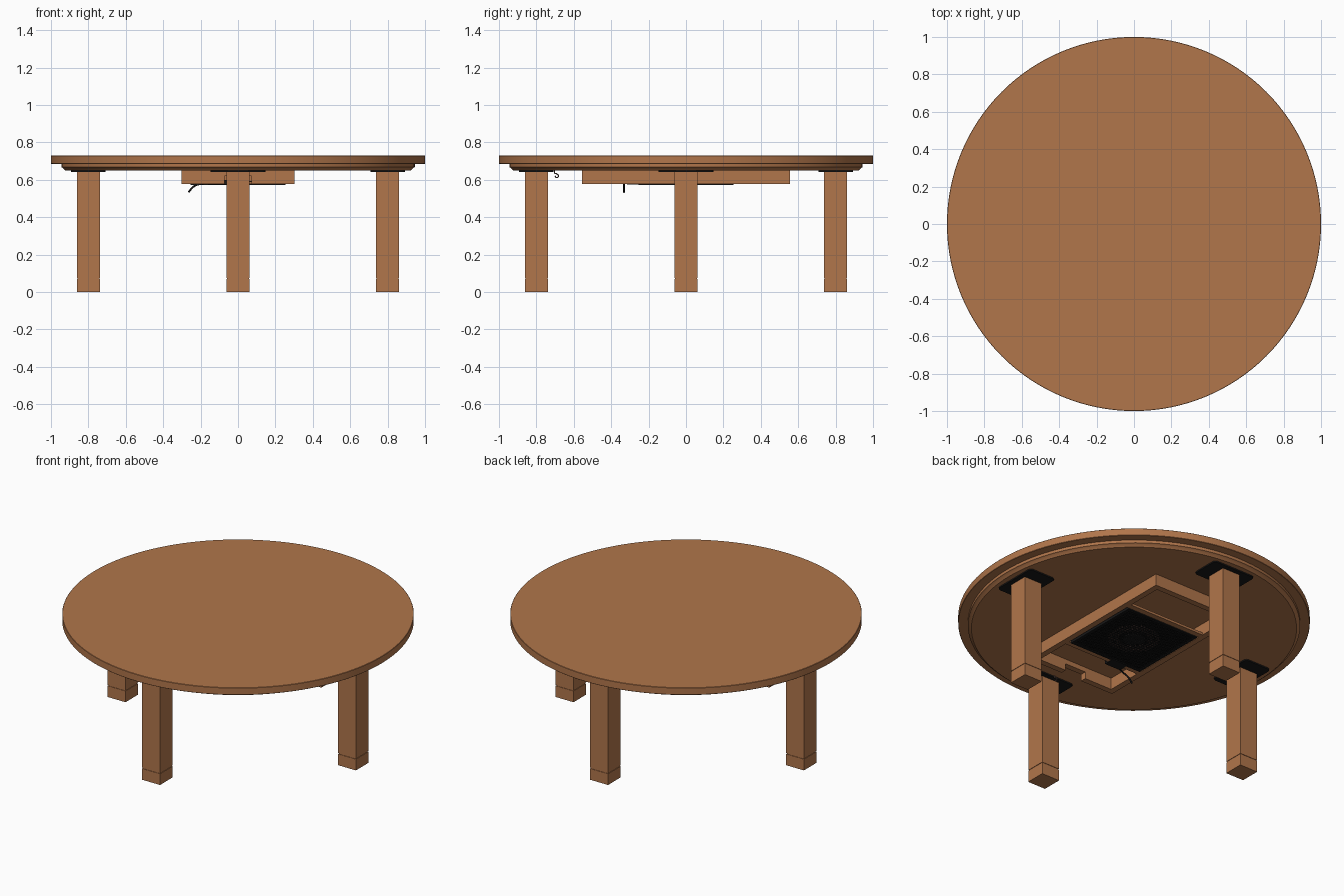
import bpy, bmesh, math
from mathutils import Vector, Matrix

if "Cube" in bpy.data.objects:
    bpy.data.objects.remove(bpy.data.objects["Cube"])


def material(name, rgb):
    m = bpy.data.materials.new(name)
    m.diffuse_color = (*rgb, 1)
    m.use_nodes = True
    m.node_tree.nodes["Principled BSDF"].inputs["Base Color"].default_value = m.diffuse_color
    return m


WOOD = material("warm wood", (0.44, 0.18, 0.07))
BLACK = material("black metal", (0.009, 0.009, 0.009))
ELEMENT = material("heater brown", (0.07, 0.035, 0.028))
STEEL = material("dull hook metal", (0.12, 0.07, 0.06))


def finish(name, bm, mat, smooth=False):
    bmesh.ops.recalc_face_normals(bm, faces=bm.faces[:])
    me = bpy.data.meshes.new(name)
    bm.to_mesh(me)
    bm.free()
    me.materials.append(mat)
    ob = bpy.data.objects.new(name, me)
    bpy.context.collection.objects.link(ob)
    if smooth:
        bpy.context.view_layer.objects.active = ob
        ob.select_set(True)
        bpy.ops.object.shade_smooth_by_angle(angle=math.radians(30))
        ob.select_set(False)
    return ob


def add_box(bm, lo, hi):
    lo, hi = Vector(lo), Vector(hi)
    mid, size = (lo + hi) / 2, hi - lo
    bmesh.ops.create_cube(bm, size=1, matrix=Matrix.Translation(mid) @ Matrix.Diagonal((*size, 1)))


def boxes(name, mat, *pairs):
    bm = bmesh.new()
    for lo, hi in pairs:
        add_box(bm, lo, hi)
    return finish(name, bm, mat)


def lathe(name, profile, mat, steps=128):
    bm = bmesh.new()
    vs = [bm.verts.new((r, 0, z)) for r, z in profile]
    es = [bm.edges.new(p) for p in zip(vs, vs[1:])]
    bmesh.ops.spin(bm, geom=vs + es, cent=(0, 0, 0), axis=(0, 0, 1), angle=math.tau, steps=steps)
    bmesh.ops.remove_doubles(bm, verts=bm.verts[:], dist=1e-5)
    return finish(name, bm, mat, True)


def tube(name, pts, radius, mat):
    cu = bpy.data.curves.new(name, 'CURVE')
    cu.dimensions = '3D'
    cu.bevel_depth = radius
    cu.bevel_resolution = 2
    cu.use_fill_caps = True
    sp = cu.splines.new('BEZIER')
    sp.bezier_points.add(len(pts) - 1)
    for bp, p in zip(sp.bezier_points, pts):
        bp.co = p
        bp.handle_left_type = bp.handle_right_type = 'AUTO'
    cu.materials.append(mat)
    ob = bpy.data.objects.new(name, cu)
    bpy.context.collection.objects.link(ob)


# Round top board and the stepped board under it
lathe("table_top", [(0, .73), (.998, .73), (1, .728), (1, .687), (.998, .685), (0, .685)], WOOD)
lathe("under_board", [(0, .686), (.945, .686), (.945, .667), (.938, .664), (.925, .65), (0, .65)], WOOD)

# Four legs with feet and mounting plates
for i, side in enumerate(("right", "back", "left", "front")):
    turn = Matrix.Rotation(i * math.pi / 2, 4, 'Z')
    leg = boxes(side + "_leg", WOOD, ((.738, -.062, .076), (.862, .062, .645)),
                ((.741, -.059, .068), (.859, .059, .077)))
    foot = boxes(side + "_foot", WOOD, ((.738, -.062, 0), (.862, .062, .07)))
    bm = bmesh.new()
    add_box(bm, (.708, -.147, .642), (.892, .147, .651))
    corners = [e for e in bm.edges if abs(e.verts[0].co.z - e.verts[1].co.z) > .005]
    bmesh.ops.bevel(bm, geom=corners, offset=.02, segments=3, affect='EDGES', profile=.5)
    plate = finish(side + "_plate", bm, BLACK)
    for ob in (leg, foot, plate):
        ob.data.transform(turn)

# Heater frame: side rails, end rails (front one notched), cross strips
Z0, Z1 = .577, .652
boxes("side_rails", WOOD, *[((min(s * .265, s * .302), -.555, Z0), (max(s * .265, s * .302), .555, Z1))
                            for s in (-1, 1)])
boxes("back_rail", WOOD, ((-.265, .518, Z0), (.265, .555, Z1)))
boxes("front_rail", WOOD, ((-.265, -.555, Z0), (-.073, -.518, Z1)),
      ((.073, -.555, Z0), (.265, -.518, Z1)), ((-.073, -.555, .62), (.073, -.518, Z1)))
boxes("cross_strips", WOOD, ((-.265, .255, Z0), (.265, .29, .592)),
      ((-.265, -.29, Z0), (.265, -.255, .592)))

# Heater tray, element rings and hub
boxes("heater_tray", BLACK, ((-.262, -.255, .586), (.262, .255, .593)))
for k, r in enumerate((.10, .135)):
    lathe(f"heater_ring_{k + 1}", [(r - .013, .587), (r - .013, .579), (r + .013, .579), (r + .013, .587)],
          ELEMENT, 48)
lathe("heater_hub", [(0, .587), (.06, .587), (.06, .576), (0, .576)], BLACK, 32)

# Wire guard: border and crossing wires
A = .255
bm = bmesh.new()
for s in (-1, 1):
    add_box(bm, (-A, s * (A - .006) - .006, .571), (A, s * (A - .006) + .006, .586))
    add_box(bm, (s * (A - .006) - .006, -A, .571), (s * (A - .006) + .006, A, .586))
N = 26
for i in range(1, N):
    p = -A + 2 * A * i / N
    add_box(bm, (p - .003, -A, .572), (p + .003, A, .576))
    add_box(bm, (-A, p - .003, .573), (A, p + .003, .577))
finish("heater_guard", bm, BLACK)

# Plug block and cord
boxes("plug_block", BLACK, ((-.16, -.315, .574), (-.05, -.25, .6)))
tube("power_cord", [(-.12, -.30, .587), (-.19, -.33, .58), (-.235, -.332, .565), (-.265, -.332, .533)],
     .005, BLACK)

# Small hook under the board near the front leg
tube("cord_hook", [(0, -.703, .652), (0, -.702, .636), (0, -.688, .63), (0, -.682, .62), (0, -.692, .612),
                   (0, -.701, .62)], .003, STEEL)
